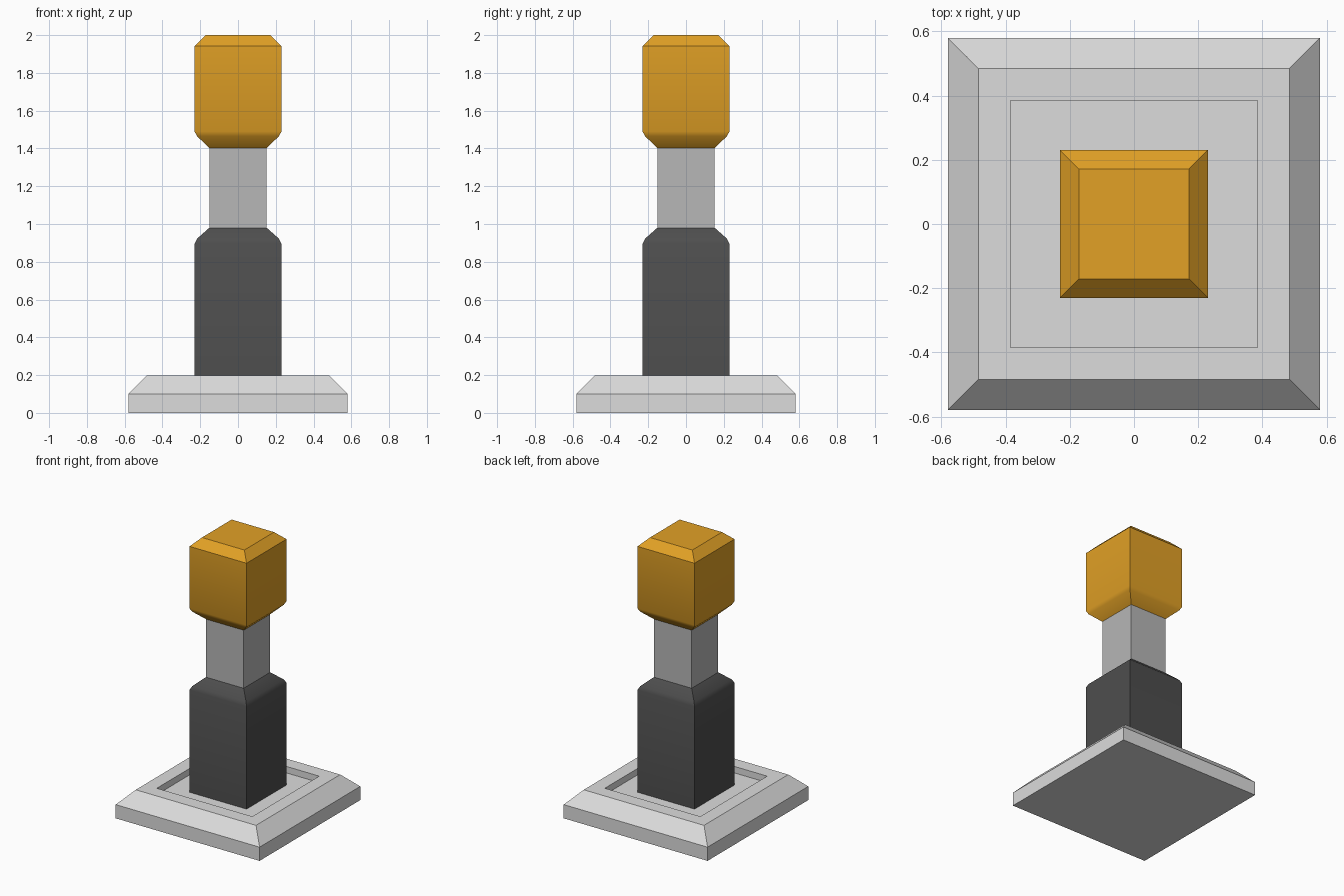
import bpy, bmesh, math

if "Cube" in bpy.data.objects:
    bpy.data.objects.remove(bpy.data.objects["Cube"])


def material(name, rgb):
    m = bpy.data.materials.new(name)
    m.diffuse_color = (*rgb, 1.0)
    m.use_nodes = True
    m.node_tree.nodes["Principled BSDF"].inputs["Base Color"].default_value = m.diffuse_color
    return m


def square_loft(name, profile, mat, cap_bottom=False, cap_top=False):
    """Stack square rings given as (half width, height) and skin them."""
    bm = bmesh.new()
    corners = [(-1, -1), (1, -1), (1, 1), (-1, 1)]
    rings = [[bm.verts.new((sx * h, sy * h, z)) for sx, sy in corners]
             for h, z in profile]
    for lo, hi in zip(rings, rings[1:]):
        for i in range(4):
            j = (i + 1) % 4
            bm.faces.new((lo[i], lo[j], hi[j], hi[i]))
    if cap_bottom:
        bm.faces.new(rings[0][::-1])
    if cap_top:
        bm.faces.new(rings[-1])
    for f in bm.faces:
        f.smooth = True
    me = bpy.data.meshes.new(name)
    bm.to_mesh(me)
    bm.free()
    me.materials.append(mat)
    me.set_sharp_from_angle(angle=math.radians(35))
    ob = bpy.data.objects.new(name, me)
    bpy.context.collection.objects.link(ob)
    return ob


light_grey = material("light grey", (0.716, 0.716, 0.716))
mid_grey = material("mid grey", (0.473, 0.473, 0.473))
charcoal = material("charcoal", (0.076, 0.076, 0.076))
amber = material("amber", (0.759, 0.356, 0.019))

# Base plate with chamfered rim and a sunken square tray
square_loft("base_plate",
            [(0.58, 0), (0.58, 0.10), (0.485, 0.197), (0.385, 0.197), (0.385, 0.15)],
            light_grey, cap_bottom=True, cap_top=True)

# Dark lower post with a softened shoulder
square_loft("lower_post",
            [(0.23, 0.15), (0.23, 0.895), (0.217, 0.922), (0.152, 0.98), (0.15, 0.98)],
            charcoal)

# Slim neck
square_loft("neck", [(0.152, 0.98), (0.152, 1.403)], mid_grey)

# Amber head: softened underside, crisp chamfer on top
square_loft("head",
            [(0.15, 1.403), (0.152, 1.403), (0.217, 1.465), (0.23, 1.49),
             (0.23, 1.942), (0.171, 2.0)],
            amber, cap_top=True)
